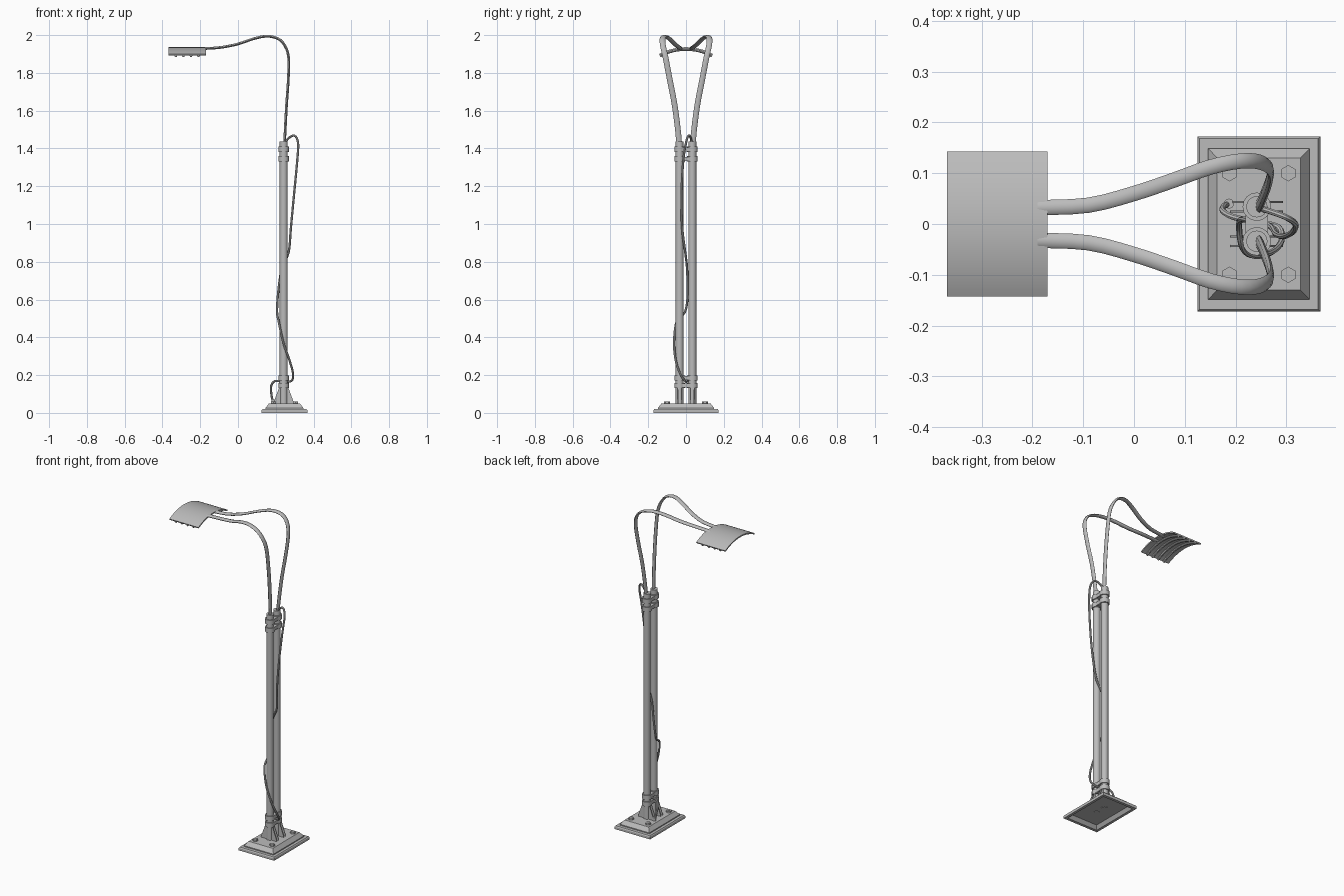
import bpy, bmesh, math
from mathutils import Vector, Matrix

if "Cube" in bpy.data.objects:
    bpy.data.objects.remove(bpy.data.objects["Cube"])

grey = bpy.data.materials.new("grey_metal")
grey.use_nodes = True
grey.diffuse_color = (0.5, 0.5, 0.5, 1)
grey.node_tree.nodes["Principled BSDF"].inputs["Base Color"].default_value = (0.5, 0.5, 0.5, 1)

POLE_X, POLE_Y, POLE_R = 0.242, 0.034, 0.021


def finish(name, bm, smooth=True):
    bmesh.ops.recalc_face_normals(bm, faces=bm.faces)
    me = bpy.data.meshes.new(name)
    bm.to_mesh(me)
    bm.free()
    me.materials.append(grey)
    ob = bpy.data.objects.new(name, me)
    bpy.context.scene.collection.objects.link(ob)
    if smooth:
        bpy.ops.object.select_all(action='DESELECT')
        ob.select_set(True)
        bpy.context.view_layer.objects.active = ob
        bpy.ops.object.shade_smooth_by_angle(angle=math.radians(40))
    return ob


def cylinder(bm, x, y, z0, z1, r, sides):
    bmesh.ops.create_cone(bm, cap_ends=True, segments=sides, radius1=r, radius2=r,
                          depth=z1 - z0, matrix=Matrix.Translation((x, y, (z0 + z1) / 2)))


def box(bm, centre, size):
    bmesh.ops.create_cube(bm, size=1, matrix=Matrix.Translation(centre) @ Matrix.Diagonal((*size, 1)))


def skin(bm, rings, closed=False):
    """Join equal rings of vertices with quads and cap or close the ends."""
    n = len(rings[0])
    pairs = list(zip(rings, rings[1:])) + ([(rings[-1], rings[0])] if closed else [])
    for a, b in pairs:
        for i in range(n):
            bm.faces.new((a[i], a[(i + 1) % n], b[(i + 1) % n], b[i]))
    if not closed:
        bm.faces.new(rings[0])
        bm.faces.new(rings[-1])


def spline(points, steps):
    """Smooth path through the points."""
    p = [Vector(q) for q in points]
    p = [2 * p[0] - p[1]] + p + [2 * p[-1] - p[-2]]
    path = []
    for a, b, c, d in zip(p, p[1:], p[2:], p[3:]):
        for k in range(steps):
            t = k / steps
            path.append(0.5 * (2 * b + (c - a) * t + (2 * a - 5 * b + 4 * c - d) * t ** 2
                               + (3 * b - a - 3 * c + d) * t ** 3))
    return path + [p[-2]]


def sweep(bm, path, wide, thin, sides=8, ref=(0, 1, 0)):
    """Sweep an ellipse along a path, its wide axis near ref."""
    rings, side = [], Vector(ref)
    for i, p in enumerate(path):
        t = (path[min(i + 1, len(path) - 1)] - path[max(i - 1, 0)]).normalized()
        if wide != thin:
            side = Vector(ref)
        side = (side - side.dot(t) * t).normalized()
        up = t.cross(side)
        rings.append([bm.verts.new(p + side * wide * math.cos(a) + up * thin * math.sin(a))
                      for a in (2 * math.pi * k / sides for k in range(sides))])
    skin(bm, rings)


# Stepped base plate, hollow underneath
bm = bmesh.new()
rings = []
for hx, hy, z in ((0.105, 0.155, 0), (0.121, 0.172, 0), (0.121, 0.172, 0.014), (0.117, 0.168, 0.02),
                  (0.1, 0.149, 0.02), (0.1, 0.149, 0.026), (0.082, 0.13, 0.05)):
    rings.append([bm.verts.new((0.246 + sx * hx, sy * hy, z))
                  for sx, sy in ((-1, -1), (1, -1), (1, 1), (-1, 1))])
rings.insert(0, [bm.verts.new((0.246 + sx * 0.09, sy * 0.138, 0.02))
                 for sx, sy in ((-1, -1), (1, -1), (1, 1), (-1, 1))])
skin(bm, rings)
finish("base_plate", bm, False)

# Hexagonal bolts
bm = bmesh.new()
for x in (0.188, 0.304):
    for y in (-0.1, 0.1):
        cylinder(bm, x, y, 0.048, 0.059, 0.016, 6)
        cylinder(bm, x, y, 0.059, 0.061, 0.011, 6)
finish("base_bolts", bm, False)

for side, s in (("right", -1), ("left", 1)):
    y = s * POLE_Y

    # Upright pole
    bm = bmesh.new()
    cylinder(bm, POLE_X, y, 0.018, 1.437, POLE_R, 16)
    finish(side + "_pole", bm)

    # Triangular fins at the foot of the pole
    bm = bmesh.new()
    for offset in (-0.009, 0.009):
        rings = []
        for dy in (-0.002, 0.002):
            rings.append([bm.verts.new((POLE_X + dx, y + offset + dy, z)) for dx, z in
                          ((-0.052, 0.048), (0.052, 0.048), (0.052, 0.06), (0.022, 0.14),
                           (-0.022, 0.14), (-0.052, 0.06))])
        skin(bm, rings)
    finish(side + "_foot_fins", bm, False)

    # Flattened curved arm carrying the lamp
    bm = bmesh.new()
    arm = [(0.246, 0.036, 1.42), (0.25, 0.043, 1.5), (0.257, 0.06, 1.63), (0.266, 0.085, 1.76),
           (0.268, 0.108, 1.88), (0.248, 0.122, 1.945), (0.21, 0.124, 1.982), (0.15, 0.112, 1.994),
           (0.08, 0.087, 1.98), (0, 0.06, 1.953), (-0.09, 0.037, 1.935), (-0.19, 0.032, 1.928)]
    sweep(bm, spline([(x, s * w, z) for x, w, z in arm], 3), 0.015, 0.007)
    finish(side + "_arm", bm)

# Clamp bands tying the two poles together
for name, levels in (("lower", (0.145, 0.185)), ("upper", (1.345, 1.395))):
    bm = bmesh.new()
    for z in levels:
        for y in (-POLE_Y, POLE_Y):
            cylinder(bm, POLE_X, y, z - 0.014, z + 0.014, 0.028, 16)
        box(bm, (POLE_X, 0, z), (0.044, 0.05, 0.022))
    finish(name + "_clamps", bm)

# Arched lamp shade
HALF, SAG, TOP = 0.143, 0.036, 1.936
R = (HALF ** 2 + SAG ** 2) / (2 * SAG)
SPREAD = math.asin(HALF / R)


def arc(x, r, count):
    return [Vector((x, r * math.sin(a), TOP - R + r * math.cos(a)))
            for a in (SPREAD * (2 * k / count - 1) for k in range(count + 1))]


bm = bmesh.new()
rings = []
for x in (-0.368, -0.17):
    outline = arc(x, R, 20) + arc(x, R - 0.008, 20)[::-1]
    rings.append([bm.verts.new(p) for p in outline])
skin(bm, rings)
finish("lamp_shade", bm)

# Curved light tubes under the shade
bm = bmesh.new()
for k in range(4):
    sweep(bm, arc(-0.329 + k * 0.04, R - 0.012, 12), 0.007, 0.007, 8, (1, 0, 0))
finish("light_tubes", bm)

# Loose cable winding down around the poles
cable = [(0.25, 0.03, 1.425), (0.265, 0.026, 1.452), (0.298, 0.014, 1.468), (0.318, 0, 1.43),
         (0.313, -0.015, 1.33), (0.296, -0.024, 1.15), (0.28, -0.02, 0.98), (0.268, -0.004, 0.85),
         (0.232, 0.005, 0.77), (0.212, 0.009, 0.63), (0.207, -0.005, 0.535), (0.214, -0.048, 0.49),
         (0.238, -0.063, 0.38), (0.272, -0.055, 0.28), (0.291, -0.032, 0.21), (0.284, -0.006, 0.17),
         (0.242, 0.004, 0.165), (0.195, 0.014, 0.168), (0.175, 0.026, 0.14), (0.178, 0.036, 0.09),
         (0.188, 0.04, 0.045)]
bm = bmesh.new()
sweep(bm, spline(cable, 4), 0.006, 0.006)
cylinder(bm, 0.187, 0.04, 0.047, 0.07, 0.01, 10)
finish("cable", bm)
